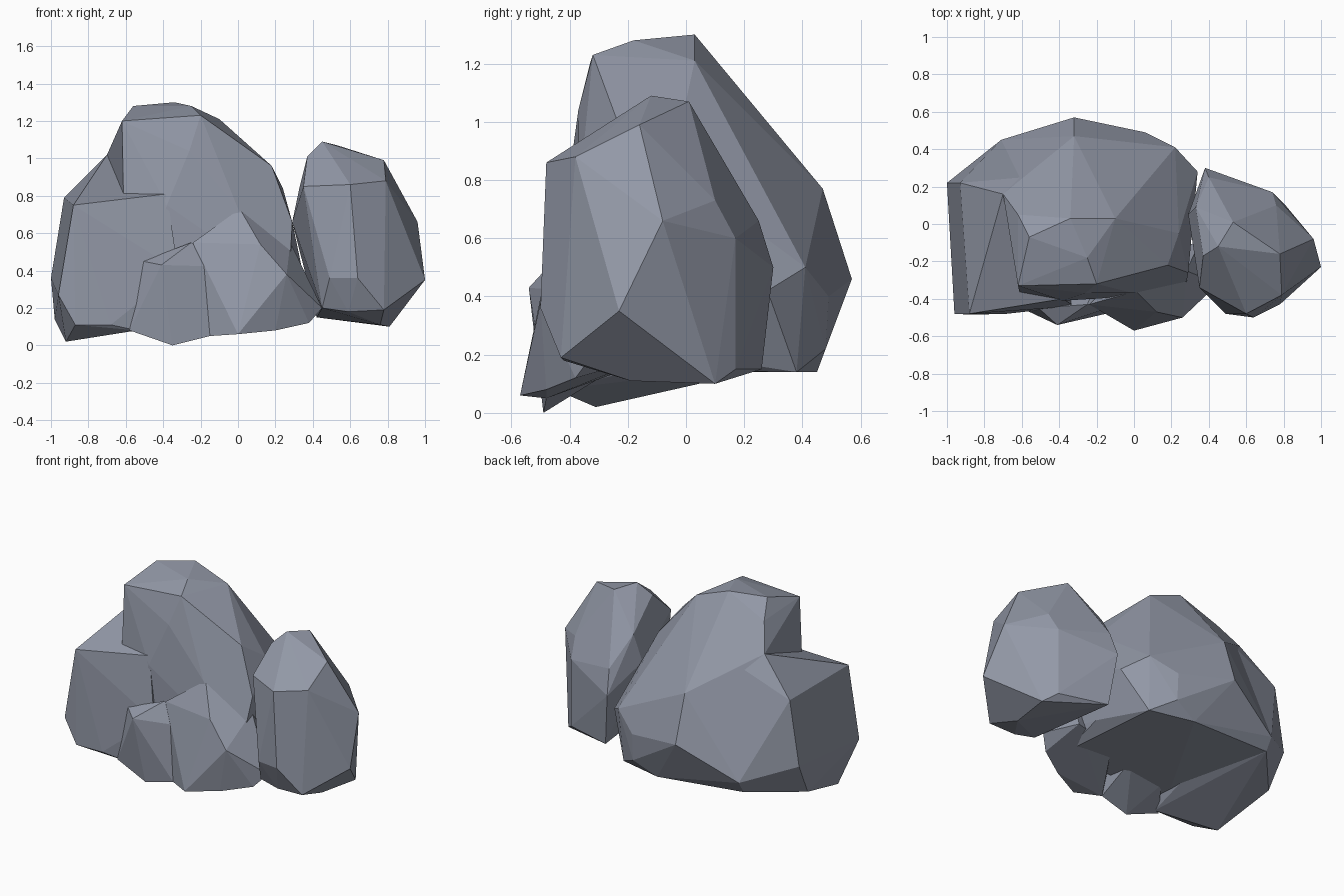
import bpy
import bmesh

stone = bpy.data.materials.new("blue_grey_stone")
stone.diffuse_color = (0.29, 0.315, 0.385, 1.0)


def rock(name, corners):
    """Chiselled flat-faced boulder: convex hull of its corner points."""
    bm = bmesh.new()
    for c in corners:
        bm.verts.new(c)
    res = bmesh.ops.convex_hull(bm, input=bm.verts[:])
    loose = {g for g in res["geom_interior"] + res["geom_unused"]
             if isinstance(g, bmesh.types.BMVert)}
    bmesh.ops.delete(bm, geom=list(loose), context='VERTS')
    # merge nearly coplanar triangles into broad facets
    bmesh.ops.dissolve_limit(bm, angle_limit=0.05, verts=bm.verts[:], edges=bm.edges[:])
    bmesh.ops.recalc_face_normals(bm, faces=bm.faces[:])
    me = bpy.data.meshes.new(name)
    bm.to_mesh(me)
    bm.free()
    me.materials.append(stone)
    ob = bpy.data.objects.new(name, me)
    bpy.context.collection.objects.link(ob)
    return ob


# tall main boulder
rock("main_boulder", [
    # crown
    (-0.34, 0.03, 1.30), (-0.56, -0.07, 1.28), (-0.25, -0.18, 1.28),
    (-0.10, 0.03, 1.21), (-0.62, -0.33, 1.20), (-0.20, -0.32, 1.23),
    (-0.62, 0.05, 1.18),
    # shoulders
    (0.18, -0.22, 0.96), (0.24, -0.05, 0.84), (0.29, -0.26, 0.66),
    (-0.70, 0.16, 1.02), (-0.59, 0.25, 0.95), (-0.32, 0.47, 0.77),
    # back and right side
    (-0.32, 0.57, 0.46), (0.22, 0.41, 0.50), (0.06, 0.49, 0.40),
    (0.34, 0.28, 0.42), (-0.71, 0.45, 0.26), (0.06, 0.48, 0.22),
    # front
    (-0.26, -0.37, 1.04), (-0.38, -0.41, 0.75), (0.0, -0.37, 0.73),
    (0.27, -0.37, 0.30), (-0.60, -0.42, 0.14),
    # underside
    (0.20, 0.38, 0.14), (-0.10, 0.45, 0.14), (-0.71, 0.40, 0.18),
    (0.30, 0.0, 0.20), (0.25, -0.35, 0.15),
])

# lower left shoulder of the boulder
rock("left_shoulder", [
    (-0.88, -0.48, 0.75), (-0.38, -0.40, 0.81), (-0.74, -0.20, 0.87),
    (-0.93, 0.22, 0.79), (-0.70, 0.16, 1.02), (-0.59, 0.25, 0.93),
    (-1.00, 0.22, 0.36), (-0.96, -0.48, 0.27), (-0.87, -0.485, 0.11),
    (-0.68, -0.48, 0.11), (-0.54, -0.45, 0.08), (-0.92, -0.31, 0.02),
    (-0.98, 0.10, 0.14), (-0.71, 0.45, 0.26), (-0.71, 0.40, 0.18),
    (-0.32, -0.44, 0.40), (-0.50, 0.05, 0.20),
])

# two low stones at the front foot
rock("front_left_stone", [
    (-0.51, -0.45, 0.45), (-0.41, -0.54, 0.43), (-0.25, -0.43, 0.55),
    (-0.58, -0.46, 0.08), (-0.35, -0.49, 0.0), (-0.15, -0.48, 0.05),
    (-0.05, -0.42, 0.42), (-0.45, -0.28, 0.15), (-0.15, -0.20, 0.18),
])
rock("front_right_stone", [
    (0.01, -0.36, 0.73), (0.12, -0.47, 0.54), (0.26, -0.50, 0.38),
    (-0.24, -0.43, 0.55), (0.0, -0.57, 0.06), (-0.15, -0.48, 0.05),
    (0.20, -0.48, 0.08), (0.38, -0.38, 0.12), (0.45, -0.32, 0.20),
    (0.28, -0.25, 0.55), (0.05, -0.15, 0.17), (0.35, -0.10, 0.20),
])

# smaller boulder on the right
rock("right_boulder", [
    # top
    (0.45, -0.12, 1.09), (0.53, 0.01, 1.07), (0.37, -0.17, 1.01),
    (0.78, -0.16, 0.99), (0.79, -0.38, 0.88), (0.60, -0.48, 0.86),
    (0.35, -0.34, 0.85), (0.33, 0.09, 0.85), (0.68, 0.10, 0.79),
    # sides
    (0.96, -0.08, 0.66), (0.76, 0.10, 0.73), (0.40, 0.25, 0.66),
    (0.38, 0.30, 0.50), (0.74, 0.17, 0.60), (0.29, 0.05, 0.66),
    (1.00, -0.23, 0.35), (0.64, -0.50, 0.36), (0.49, -0.48, 0.36),
    # base
    (0.78, -0.43, 0.19), (0.59, -0.42, 0.18), (0.45, -0.40, 0.20),
    (0.81, 0.10, 0.10), (0.76, -0.19, 0.11), (0.74, 0.17, 0.15),
    (0.42, 0.26, 0.15), (0.45, -0.05, 0.18),
])
